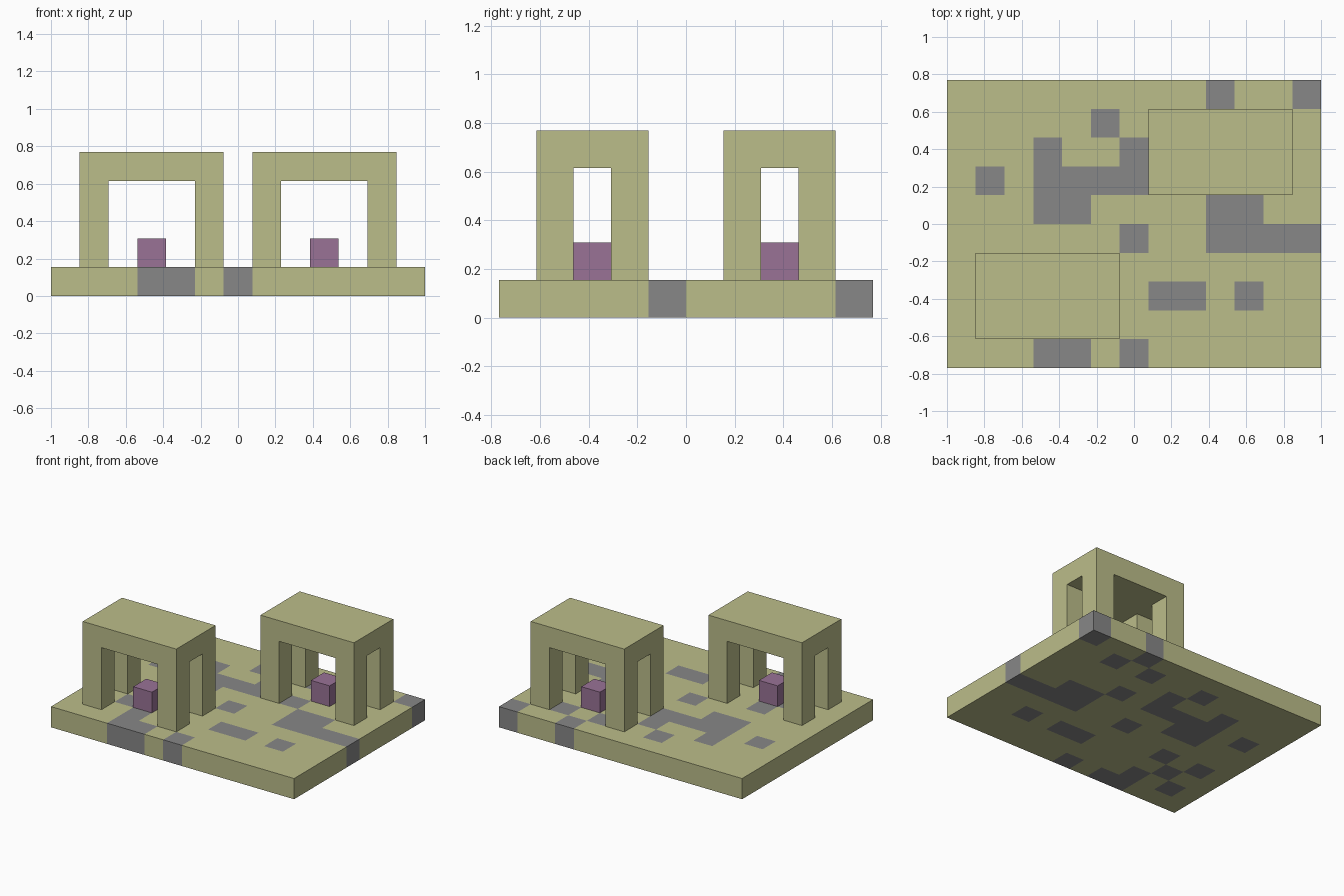
import bpy
import bmesh
from math import floor
from mathutils import Matrix, Vector

if "Cube" in bpy.data.objects:
    bpy.data.objects.remove(bpy.data.objects["Cube"], do_unlink=True)

COLS, ROWS = 13, 10
CELL = 2 / COLS


def make_material(name, color):
    mat = bpy.data.materials.new(name)
    mat.use_nodes = True
    mat.diffuse_color = (*color, 1)
    mat.node_tree.nodes["Principled BSDF"].inputs["Base Color"].default_value = (*color, 1)
    return mat


olive = make_material("olive stone", (0.50, 0.51, 0.255))
grey = make_material("grey stone", (0.245, 0.245, 0.245))
purple = make_material("purple block", (0.32, 0.17, 0.305))


def block(bm, nx, ny, z0, z1):
    """Closed slab of nx by ny cells, with its corner at the origin."""
    place = Matrix.Translation((nx / 2, ny / 2, z0)) @ Matrix.Diagonal((nx / 2, ny / 2, 1, 1))
    bmesh.ops.create_grid(bm, x_segments=nx, y_segments=ny, size=1, matrix=place)
    extrude(bm, bm.faces[:], z1 - z0)


def extrude(bm, faces, dz):
    new = bmesh.ops.extrude_face_region(bm, geom=faces)["geom"]
    verts = [v for v in new if isinstance(v, bmesh.types.BMVert)]
    bmesh.ops.translate(bm, verts=verts, vec=(0, 0, dz))
    bmesh.ops.recalc_face_normals(bm, faces=bm.faces)


def finish(bm, name, col, row, *mats):
    """Scale cells to units and place the part at a grid cell."""
    offset = Vector((col - COLS / 2, row - ROWS / 2, 0))
    bmesh.ops.transform(bm, matrix=Matrix.Scale(CELL, 4) @ Matrix.Translation(offset), verts=bm.verts)
    mesh = bpy.data.meshes.new(name)
    bm.to_mesh(mesh)
    bm.free()
    for mat in mats:
        mesh.materials.append(mat)
    obj = bpy.data.objects.new(name, mesh)
    bpy.context.collection.objects.link(obj)


# Floor pattern, back row first: # marks a grey cell
PATTERN = [
    ".........#..#",
    ".....#..#.#..",
    "...#..#......",
    ".#.####.#....",
    "...##....##..",
    "......#..####",
    ".#.#.........",
    "..#....##.#..",
    ".#.#.........",
    "...##.#......",
]

# Floor: each face takes the colour of the cell just inside it
bm = bmesh.new()
block(bm, COLS, ROWS, 0, 1)
for face in bm.faces:
    inside = face.calc_center_median() - face.normal * 0.5
    face.material_index = int(PATTERN[ROWS - 1 - floor(inside.y)][floor(inside.x)] == "#")
finish(bm, "floor", 0, 0, olive, grey)


def arch(name, col, row):
    """Flat roof on four corner legs."""
    bm = bmesh.new()
    block(bm, 5, 3, 4, 5)
    corners = []
    for face in bm.faces:
        c = face.calc_center_median()
        if face.normal.z < -0.5 and abs(c.x - 2.5) > 1.5 and abs(c.y - 1.5) > 0.5:
            corners.append(face)
    extrude(bm, corners, -3)
    finish(bm, name, col, row, olive)


# Two arches, each sheltering a small block
for side, col, row in (("right", 1, 1), ("left", 7, 6)):
    arch(side + "_arch", col, row)
    bm = bmesh.new()
    block(bm, 1, 1, 1, 2)
    finish(bm, side + "_block", col + 2, row + 1, purple)
